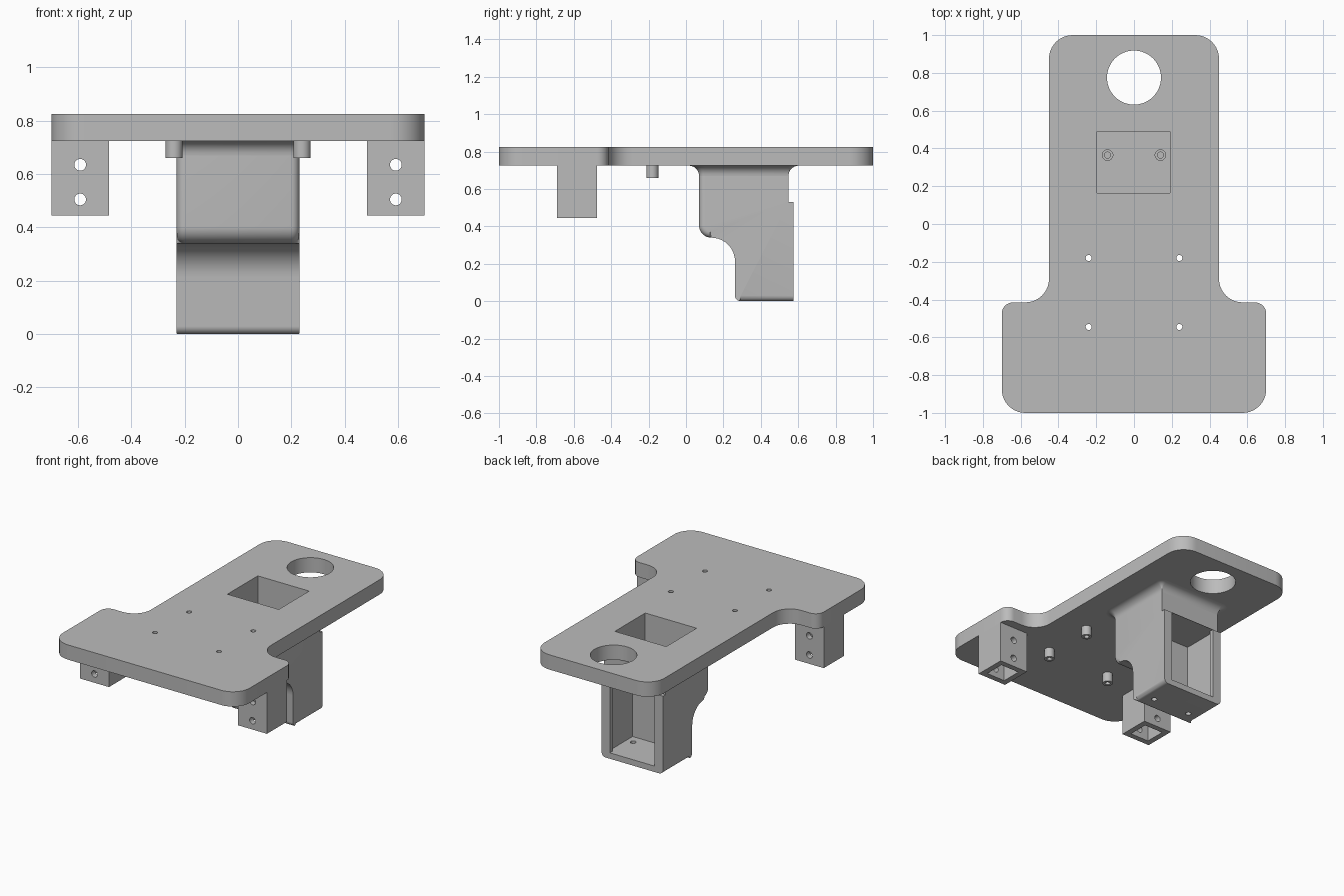
import bpy, bmesh, math
from mathutils import Vector

if "Cube" in bpy.data.objects:
    bpy.data.objects.remove(bpy.data.objects["Cube"])

grey = bpy.data.materials.new("plain grey")
grey.use_nodes = True
grey.diffuse_color = (0.5, 0.5, 0.5, 1)
grey.node_tree.nodes["Principled BSDF"].inputs["Base Color"].default_value = (0.5, 0.5, 0.5, 1)

PLATE_LOW, PLATE_TOP = 0.725, 0.825
ORDER = {"x": (2, 0, 1), "y": (0, 2, 1), "z": (0, 1, 2)}


def rounded(corners, steps=10):
    """Outline from (u, v, radius) corners; works for convex and concave corners."""
    out = []
    for i, (u, v, r) in enumerate(corners):
        p = Vector((u, v))
        if not r:
            out.append(p)
            continue
        a = (Vector(corners[i - 1][:2]) - p).normalized()
        b = (Vector(corners[(i + 1) % len(corners)][:2]) - p).normalized()
        for k in range(steps + 1):
            t = k / steps * math.pi / 2
            out.append(p + a * r * (1 - math.sin(t)) + b * r * (1 - math.cos(t)))
    return out


def rect(u0, u1, v0, v1):
    return rounded([(u0, v0, 0), (u1, v0, 0), (u1, v1, 0), (u0, v1, 0)])


def circle(u, v, r, n=32):
    return [Vector((u + r * math.cos(i * math.tau / n), v + r * math.sin(i * math.tau / n)))
            for i in range(n)]


def loft(name, rings, axis="z"):
    """Solid through matching outlines, each given as (outline, position along axis)."""
    bm = bmesh.new()
    loops = [[bm.verts.new([(p.x, p.y, w)[k] for k in ORDER[axis]]) for p in pts]
             for pts, w in rings]
    n = len(loops[0])
    bm.faces.new(loops[0])
    bm.faces.new(loops[-1][::-1])
    for low, high in zip(loops, loops[1:]):
        for i in range(n):
            j = (i + 1) % n
            bm.faces.new((low[i], high[i], high[j], low[j]))
    bmesh.ops.recalc_face_normals(bm, faces=bm.faces)
    mesh = bpy.data.meshes.new(name)
    bm.to_mesh(mesh)
    bm.free()
    mesh.materials.append(grey)
    ob = bpy.data.objects.new(name, mesh)
    bpy.context.collection.objects.link(ob)
    return ob


def prism(name, pts, a, b, axis="z"):
    return loft(name, [(pts, a), (pts, b)], axis)


def cut(ob, cutters):
    """Subtract the cutters, then discard them."""
    for c in cutters:
        mod = ob.modifiers.new("cut", "BOOLEAN")
        mod.operation, mod.solver, mod.object = "DIFFERENCE", "EXACT", c
        c.hide_render = True
    bpy.context.view_layer.update()
    mesh = bpy.data.meshes.new_from_object(ob.evaluated_get(bpy.context.evaluated_depsgraph_get()))
    ob.modifiers.clear()
    ob.data = mesh
    for c in cutters:
        bpy.data.objects.remove(c)


def pocket():
    return prism("pocket_cutter", rect(-0.195, 0.19, 0.165, 0.49), 0.585, 1)


parts = []

# Base plate with its wide front end, round hole and screw holes
half = [(0.7, -1, 0.125), (0.7, -0.415, 0.06), (0.45, -0.415, 0.125), (0.45, 1, 0.125)]
outline = half + [(-x, y, r) for x, y, r in reversed(half)]
plate = prism("base_plate", rounded(outline), PLATE_LOW, PLATE_TOP)
screws = [(x, y) for x in (-0.24, 0.24) for y in (-0.18, -0.545)]
cut(plate, [pocket(), prism("hole_cutter", circle(0, 0.775, 0.143, 64), 0.5, 1)]
    + [prism("screw_cutter", circle(x, y, 0.016), 0.5, 1) for x, y in screws])
parts.append(plate)

# Standoffs under the plate
for x, y in screws:
    standoff = prism("standoff", circle(x, y, 0.032), 0.66, PLATE_LOW)
    cut(standoff, [prism("screw_cutter", circle(x, y, 0.016), 0.5, 1)])
    parts.append(standoff)

# Hollow square side posts, cross-drilled from front to back
for side, name in ((1, "left_post"), (-1, "right_post")):
    x = side * 0.592
    post = prism(name, rect(x - 0.108, x + 0.108, -0.69, -0.475), 0.445, PLATE_LOW)
    cut(post, [prism("core_cutter", rect(x - 0.07, x + 0.07, -0.652, -0.513), 0.4, 0.72)]
        + [prism("drill_cutter", circle(x, z, 0.022), -0.8, -0.4, "y") for z in (0.635, 0.505)])
    parts.append(post)

# Housing: stepped side profile with rounded front and bottom edges
profile = rounded([(0.07, PLATE_LOW, 0), (0.07, 0.34, 0.065), (0.262, 0.34, 0.127),
                   (0.262, 0, 0.03), (0.575, 0, 0), (0.575, 0.53, 0),
                   (0.548, 0.53, 0), (0.548, PLATE_LOW, 0)])
housing = prism("housing", profile, -0.23, 0.23, "x")
bm = bmesh.new()
bm.from_mesh(housing.data)


def soft(e):
    a, b = (v.co for v in e.verts)
    if abs(a.x - b.x) > 0.01:
        return False
    front = max(a.y, b.y) < 0.136 and min(a.z, b.z) > 0.33
    return front or max(a.z, b.z) < 0.001


bmesh.ops.bevel(bm, geom=[e for e in bm.edges if soft(e)], offset=0.03,
                offset_type="OFFSET", segments=6, profile=0.5, affect="EDGES")
bm.to_mesh(housing.data)
bm.free()

cutters = [pocket(),
           prism("bay_cutter", rect(-0.19, 0.19, 0.3, 0.545), 0.04, 0.53),
           prism("opening_cutter", rect(-0.168, 0.168, 0.5, 0.7), 0.04, 0.53)]
for x in (-0.14, 0.14):
    cutters += [prism("floor_hole_cutter", circle(x, 0.365, 0.018), -0.1, 0.1),
                prism("counterbore_cutter", circle(x, 0.365, 0.028), 0.57, 0.6),
                prism("pilot_cutter", circle(x, 0.365, 0.016), 0.545, 0.59)]
cut(housing, cutters)
parts.append(housing)

# Flared fillet joining the housing to the plate
rings = []
for k in range(9):
    t = k / 8 * math.pi / 2
    e = 0.055 * (1 - math.cos(t))
    z = PLATE_LOW - 0.055 * (1 - math.sin(t))
    r = 0.03 + e
    rings.append((rounded([(-0.23 - e, 0.07 - e, r), (0.23 + e, 0.07 - e, r),
                           (0.23 + e, 0.548 + e, e + 0.001), (-0.23 - e, 0.548 + e, e + 0.001)]), z))
flare = loft("housing_fillet", rings)
cut(flare, [pocket()])
parts.append(flare)

# Smooth the round surfaces and keep the edges sharp
bpy.ops.object.select_all(action="DESELECT")
for ob in parts:
    ob.select_set(True)
bpy.context.view_layer.objects.active = plate
bpy.ops.object.shade_smooth_by_angle(angle=math.radians(30))
